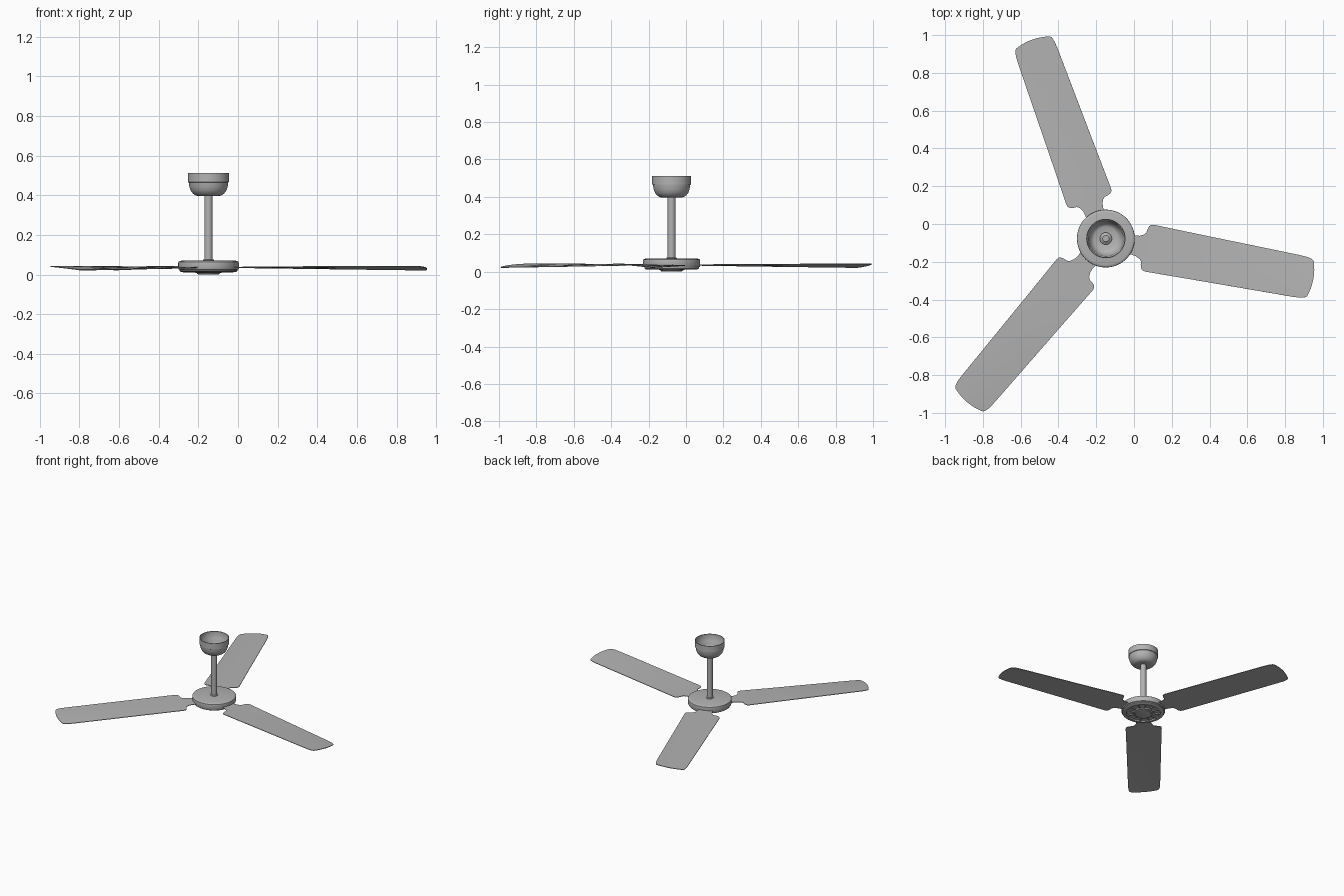
import bpy, bmesh
from math import cos, sin, pi, radians

if "Cube" in bpy.data.objects:
    bpy.data.objects.remove(bpy.data.objects["Cube"])

HUB = (-0.149, -0.077)      # axis of rod, motor and canopy
BLADES = (-0.157, -0.083)   # centre of the blade set

GREY = bpy.data.materials.new("mid_grey")
GREY.diffuse_color = (0.45, 0.45, 0.45, 1)
GREY.use_nodes = True
GREY.node_tree.nodes["Principled BSDF"].inputs["Base Color"].default_value = GREY.diffuse_color


def finish(name, bm, angle=35, thickness=0):
    bmesh.ops.remove_doubles(bm, verts=bm.verts, dist=1e-5)
    bmesh.ops.recalc_face_normals(bm, faces=bm.faces)
    me = bpy.data.meshes.new(name)
    bm.to_mesh(me)
    bm.free()
    me.materials.append(GREY)
    ob = bpy.data.objects.new(name, me)
    bpy.context.collection.objects.link(ob)
    bpy.ops.object.select_all(action='DESELECT')
    ob.select_set(True)
    bpy.context.view_layer.objects.active = ob
    if thickness:
        mod = ob.modifiers.new("thickness", 'SOLIDIFY')
        mod.thickness = thickness
        mod.offset = 0
        bpy.ops.object.modifier_apply(modifier=mod.name)
    bpy.ops.object.shade_smooth_by_angle(angle=radians(angle))
    return ob


def lathe(name, profile, n=64):
    """Revolve (radius, z) points round the fan axis."""
    bm = bmesh.new()
    rings = [[bm.verts.new((HUB[0] + r * cos(2 * pi * i / n),
                            HUB[1] + r * sin(2 * pi * i / n), z))
              for i in range(n)] if r > 0 else
             [bm.verts.new((HUB[0], HUB[1], z))] * n for r, z in profile]
    for a, b in zip(rings, rings[1:]):
        for i in range(n):
            j = (i + 1) % n
            vs = list(dict.fromkeys((a[i], a[j], b[j], b[i])))
            if len(vs) > 2:
                bm.faces.new(vs)
    return finish(name, bm)


# Motor housing with a recessed underside
lathe("motor_housing", [
    (0, 0.070), (0.138, 0.070), (0.146, 0.068), (0.152, 0.064), (0.153, 0.058),
    (0.153, 0.032), (0.151, 0.026), (0.146, 0.024), (0.145, 0.017),
    (0.138, 0.012), (0.118, 0.011), (0.116, 0.020), (0.070, 0.020), (0, 0.020)])

# Bottom cap
lathe("bottom_cap", [
    (0, 0.022), (0.068, 0.022), (0.068, 0.010), (0.064, 0.008),
    (0.058, 0.007), (0.056, 0.002), (0.050, 0.0), (0, 0.0)])

# Radial ribs under the housing
bm = bmesh.new()
COUNT = 12
for k in range(COUNT):
    a = 2 * pi * k / COUNT
    verts = bmesh.ops.create_cube(bm, size=1)["verts"]
    for v in verts:
        x, y, z = 0.093 + v.co.x * 0.054, v.co.y * 0.008, 0.0175 + v.co.z * 0.007
        v.co = (HUB[0] + x * cos(a) - y * sin(a), HUB[1] + x * sin(a) + y * cos(a), z)
finish("underside_ribs", bm)

# Down rod with collars at the motor and in the canopy
lathe("down_rod", [(0, 0.069), (0.021, 0.069), (0.021, 0.425), (0.017, 0.429), (0, 0.429)], 32)
lathe("motor_collar", [(0.021, 0.069), (0.028, 0.069), (0.028, 0.074), (0.021, 0.077)], 32)
lathe("canopy_collar", [(0.020, 0.400), (0.032, 0.400), (0.032, 0.414), (0.021, 0.422)], 32)

# Open ceiling canopy
lathe("ceiling_canopy", [
    (0.020, 0.397), (0.056, 0.397), (0.066, 0.400), (0.078, 0.408), (0.089, 0.422),
    (0.096, 0.440), (0.099, 0.458), (0.100, 0.465), (0.104, 0.467), (0.104, 0.512),
    (0.099, 0.512), (0.099, 0.469), (0.093, 0.460), (0.090, 0.440), (0.083, 0.424),
    (0.073, 0.411), (0.062, 0.405), (0.020, 0.404)])

# Blades: (distance, half width) stations, necked at the root and bowed at the tip
STATIONS = [(0.11, 0.055), (0.155, 0.051), (0.18, 0.055), (0.203, 0.066), (0.212, 0.078),
            (0.214, 0.095), (0.220, 0.114), (0.229, 0.123), (0.245, 0.126), (0.5, 0.121),
            (0.8, 0.116), (1.04, 0.112), (1.08, 0.110), (1.105, 0.106), (1.118, 0.101),
            (1.126, 0.094)]
COLS = 8
for k, degrees in enumerate((-10.7, 109.9, 229.8)):
    a = radians(degrees)
    bm = bmesh.new()
    grid = []
    for u, w in STATIONS:
        t = max(0, (u - 0.25) / 0.88)
        tilt = 0.02 + 0.07 * t
        row = []
        for c in range(COLS + 1):
            s = 2 * c / COLS - 1
            x, y = u - 0.016 * t ** 4 * s * s, s * w
            z = 0.036 - tilt * y - 0.002 * t - 0.002 * s * s * t
            row.append(bm.verts.new((BLADES[0] + x * cos(a) - y * sin(a),
                                     BLADES[1] + x * sin(a) + y * cos(a), z)))
        grid.append(row)
    for r0, r1 in zip(grid, grid[1:]):
        for c in range(COLS):
            bm.faces.new((r0[c], r1[c], r1[c + 1], r0[c + 1]))
    finish(f"blade_{k + 1}", bm, thickness=0.004)
